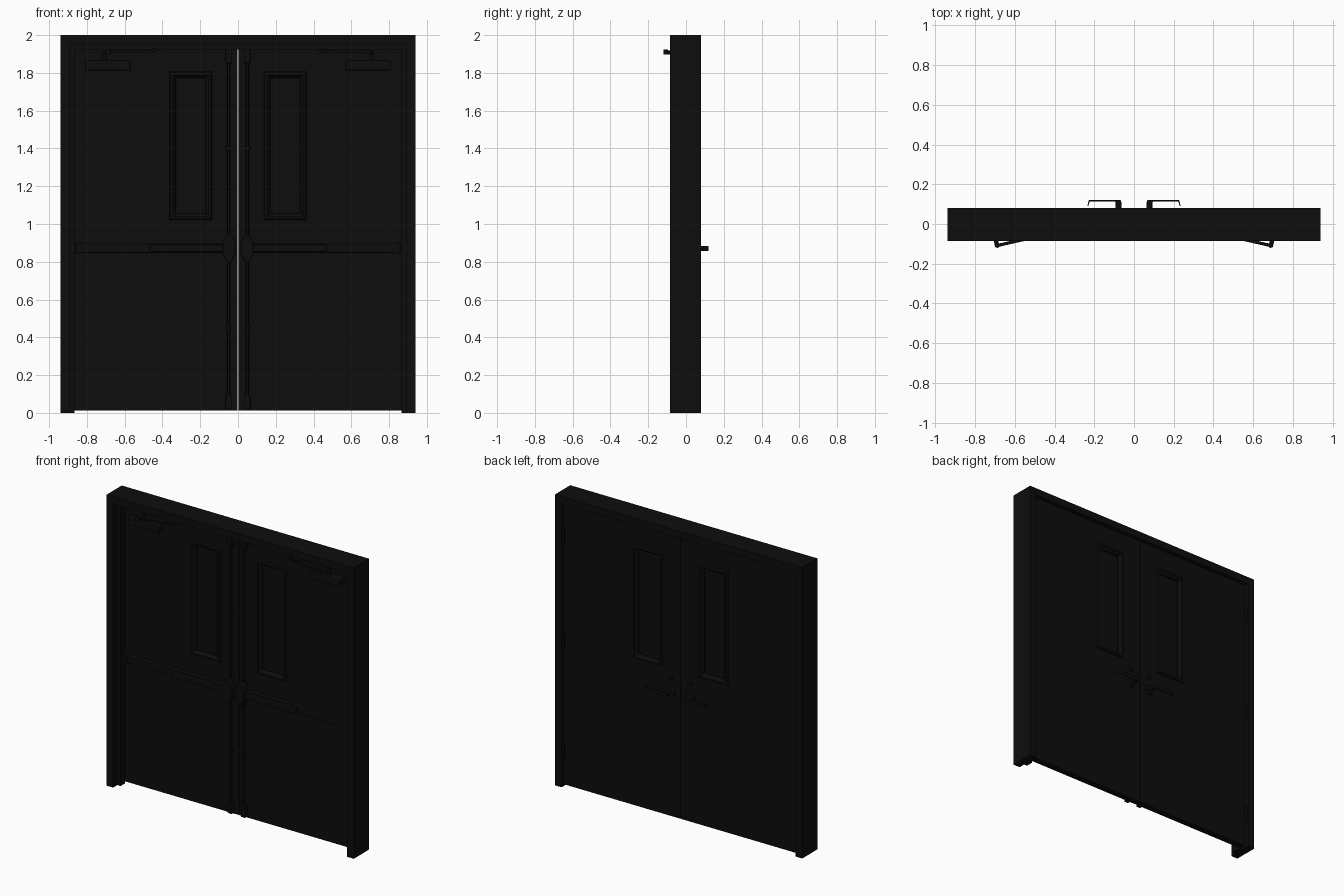
import bpy, bmesh, math
from mathutils import Vector

if "Cube" in bpy.data.objects:
    bpy.data.objects.remove(bpy.data.objects["Cube"])

MAT = bpy.data.materials.new("black_paint")
MAT.diffuse_color = (0.004, 0.004, 0.004, 1)
MAT.use_nodes = True
MAT.node_tree.nodes["Principled BSDF"].inputs["Base Color"].default_value = MAT.diffuse_color


def finish(bm, name, mirror=True, bevel=0, smooth=False):
    """Turn a bmesh into an object, optionally mirrored to the other door leaf."""
    bmesh.ops.recalc_face_normals(bm, faces=bm.faces)
    me = bpy.data.meshes.new(name)
    bm.to_mesh(me)
    bm.free()
    me.materials.append(MAT)
    ob = bpy.data.objects.new(name, me)
    bpy.context.collection.objects.link(ob)
    if bevel:
        m = ob.modifiers.new("bevel", "BEVEL")
        m.width, m.segments, m.limit_method = bevel, 2, "ANGLE"
    if mirror:
        m = ob.modifiers.new("mirror", "MIRROR")
        m.use_mirror_merge = False
    if smooth:
        bpy.context.view_layer.objects.active = ob
        ob.select_set(True)
        bpy.ops.object.shade_smooth_by_angle(angle=math.radians(35))
        ob.select_set(False)
    return ob


def box(name, x, y, z, **kw):
    bm = bmesh.new()
    bmesh.ops.create_cube(bm, size=1)
    for v in bm.verts:
        v.co = [a[0] + (c + 0.5) * (a[1] - a[0]) for a, c in zip((x, y, z), v.co)]
    return finish(bm, name, **kw)


def rod(name, a, b, r, r2=None, sides=20):
    a, b = Vector(a), Vector(b)
    bm = bmesh.new()
    bmesh.ops.create_cone(bm, cap_ends=True, segments=sides, radius1=r,
                          radius2=r if r2 is None else r2, depth=(b - a).length)
    q = (b - a).to_track_quat("Z", "Y")
    for v in bm.verts:
        v.co = q @ v.co + (a + b) / 2
    return finish(bm, name, smooth=True)


def prism(name, pts, direction, **kw):
    """Extrude a flat outline along a direction."""
    bm = bmesh.new()
    f = bm.faces.new([bm.verts.new(p) for p in pts])
    r = bmesh.ops.extrude_face_region(bm, geom=[f])
    bmesh.ops.translate(bm, vec=direction,
                        verts=[g for g in r["geom"] if isinstance(g, bmesh.types.BMVert)])
    return finish(bm, name, **kw)


def surround(name, rect, profile, open_bottom=False, **kw):
    """Sweep an (inset, y) profile around a rectangle with mitred corners."""
    x0, x1, z0, z1 = rect
    bm = bmesh.new()
    rings = []
    for i, y in profile:
        zb = z0 if open_bottom else z0 + i
        rings.append([bm.verts.new(p) for p in ((x0 + i, y, zb), (x0 + i, y, z1 - i),
                                                (x1 - i, y, z1 - i), (x1 - i, y, zb))])
    for k, r in enumerate(rings):
        s = rings[k - 1]
        for j in range(3 if open_bottom else 4):
            n = (j + 1) % 4
            bm.faces.new((r[j], r[n], s[n], s[j]))
    if open_bottom:
        bm.faces.new([r[0] for r in rings])
        bm.faces.new([r[3] for r in rings])
    return finish(bm, name, **kw)


# Double-rabbet door frame, open at the floor
surround("door_frame", (-0.94, 0.94, 0, 2),
         [(0, -0.085), (0.05, -0.085), (0.05, -0.04), (0.075, -0.04),
          (0.075, 0.01), (0.05, 0.01), (0.05, 0.08), (0, 0.08)],
         open_bottom=True, mirror=False)

# Door leaves, each with a cut-out for the window
FRONT, BACK = 0.012, 0.056
WIN = (0.16, 0.34, 1.045, 1.785)
bm = bmesh.new()
loops = []
for y in (FRONT, BACK):
    for x0, x1, z0, z1 in ((0.002, 0.887, 0.012, 1.947), WIN):
        loops.append([bm.verts.new(p) for p in ((x0, y, z0), (x0, y, z1), (x1, y, z1), (x1, y, z0))])
for a, b in ((0, 1), (2, 3), (0, 2), (1, 3)):
    for j in range(4):
        n = (j + 1) % 4
        bm.faces.new((loops[a][j], loops[a][n], loops[b][n], loops[b][j]))
finish(bm, "door_leaf")

# Window trim on both faces and the glass
trim = (0.138, 0.362, 1.022, 1.808)
for name, face, s in (("front_window_trim", FRONT, -1), ("back_window_trim", BACK, 1)):
    surround(name, trim, [(0, face), (0.005, face + s * 0.010), (0.018, face + s * 0.012),
                          (0.034, face - s * 0.008), (0.034, face - s * 0.016), (0.022, face - s * 0.016)])
box("window_glass", (0.16, 0.34), (0.031, 0.037), (1.045, 1.785))

# Hinges on the back edge of each leaf
for z in (0.25, 1.0, 1.72):
    rod("hinge_knuckle", (0.888, 0.062, z - 0.055), (0.888, 0.062, z + 0.055), 0.008, sides=12)

# Exit device: rail, push pad, end cap and centre case
box("exit_rail", (0.05, 0.855), (-0.022, FRONT), (0.847, 0.897), bevel=0.004)
box("push_pad", (0.08, 0.47), (-0.048, -0.02), (0.853, 0.891), bevel=0.006)
box("rail_end_cap", (0.83, 0.86), (-0.028, FRONT), (0.843, 0.901), bevel=0.005)
prism("centre_case", [(0.047 + dx, -0.056, 0.872 + dz) for dx, dz in
                      ((-0.012, -0.075), (0.012, -0.075), (0.034, -0.028), (0.034, 0.028),
                       (0.012, 0.075), (-0.012, 0.075), (-0.034, 0.028), (-0.034, -0.028))],
      (0, 0.068, 0), bevel=0.006)

# Vertical latch rods with guides and end latches
rod("latch_rod", (0.05, -0.008, 0.04), (0.05, -0.008, 1.92), 0.007, sides=12)
for z in (0.45, 1.4):
    box("rod_guide", (0.037, 0.063), (-0.017, FRONT), (z - 0.012, z + 0.012), bevel=0.003)
for z in (0.02, 1.85):
    box("end_latch", (0.034, 0.066), (-0.02, FRONT), (z, z + 0.075), bevel=0.004)

# Door closer: body, two arm links and frame bracket
box("closer_body", (0.57, 0.81), (-0.045, FRONT), (1.812, 1.868), bevel=0.008)
rod("closer_spindle", (0.705, -0.02, 1.86), (0.705, -0.02, 1.915), 0.012)


def link(name, a, b, w, z, h):
    a, b = Vector(a), Vector(b)
    n = (b - a).normalized().orthogonal() * w
    prism(name, [(p.x, p.y, z) for p in (a + n, b + n, b - n, a - n)], (0, 0, h), bevel=0.002)


link("closer_main_arm", (0.708, -0.015), (0.69, -0.108), 0.011, 1.898, 0.01)
link("closer_forearm", (0.695, -0.110), (0.44, -0.052), 0.008, 1.908, 0.01)
rod("arm_elbow", (0.688, -0.107, 1.897), (0.688, -0.107, 1.924), 0.013)
rod("bracket_pin", (0.445, -0.053, 1.905), (0.445, -0.053, 1.93), 0.009)
box("arm_bracket", (0.42, 0.50), (-0.066, -0.03), (1.919, 1.926), bevel=0.002)

# Lever handle on the back: rose, neck, lever and lock cylinder
rod("handle_rose", (0.075, BACK, 0.87), (0.075, BACK + 0.012, 0.87), 0.036, 0.031, sides=32)
rod("handle_neck", (0.078, BACK + 0.01, 0.87), (0.078, 0.112, 0.87), 0.014)
prism("lever", [(0.062, 0.10, 0.857), (0.066, 0.12, 0.857), (0.227, 0.12, 0.857), (0.235, 0.09, 0.857),
                (0.230, 0.09, 0.857), (0.223, 0.113, 0.857), (0.095, 0.113, 0.857), (0.09, 0.10, 0.857)],
      (0, 0, 0.026), bevel=0.002)
rod("lock_cylinder", (0.075, BACK, 0.965), (0.075, BACK + 0.012, 0.965), 0.017, 0.015)
